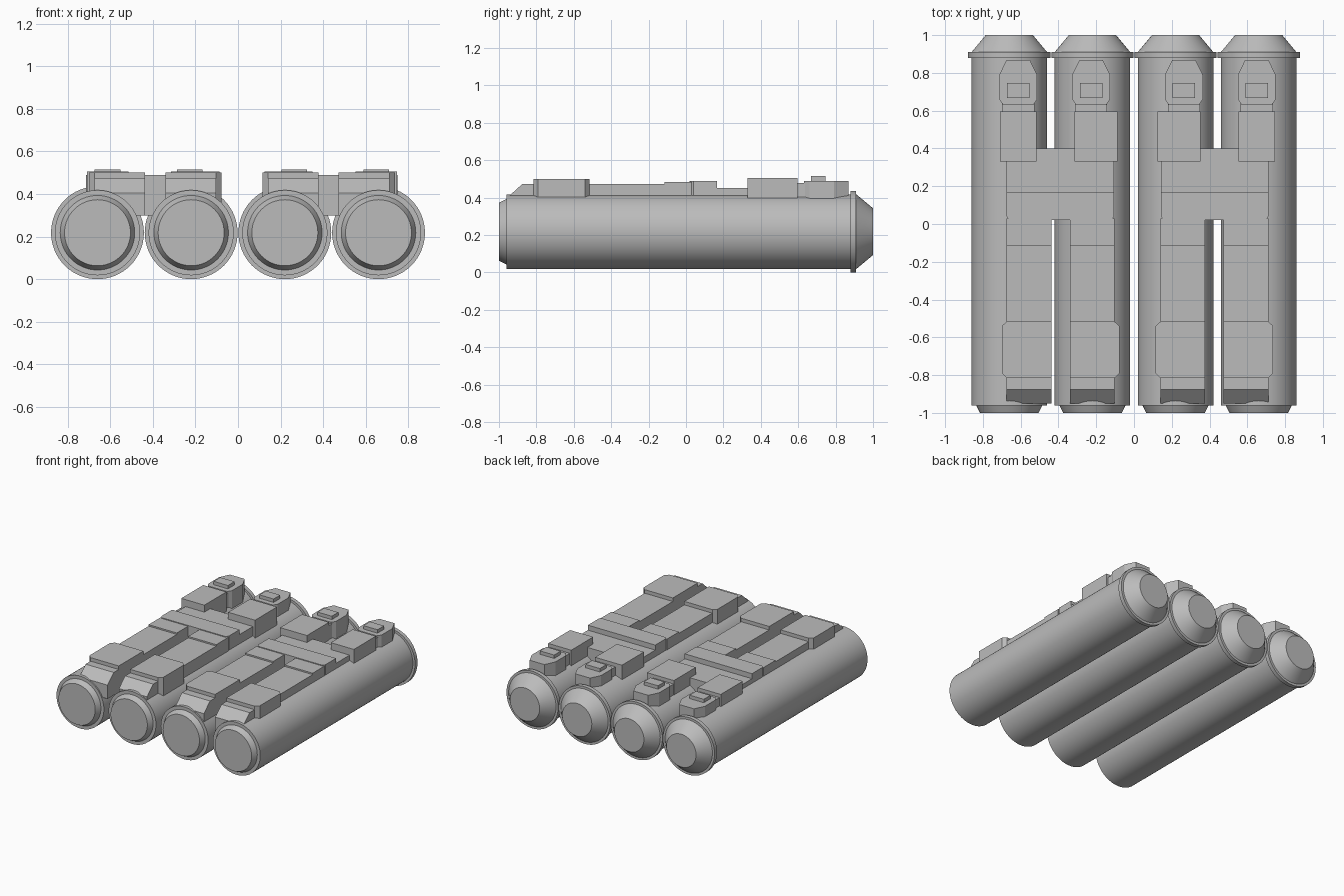
import bpy, bmesh, math
from mathutils import Vector

cube = bpy.data.objects.get("Cube")
if cube:
    bpy.data.objects.remove(cube, do_unlink=True)

grey = bpy.data.materials.new("plain_grey")
grey.use_nodes = True
COLOUR = (0.5, 0.5, 0.5, 1)
grey.diffuse_color = COLOUR
grey.node_tree.nodes["Principled BSDF"].inputs["Base Color"].default_value = COLOUR

AXIS_Z = 0.218      # height of the tube centre lines
MIRROR_X = 0.0185   # plane that mirrors the fittings of one pair to the other


def finish(bm, name):
    bmesh.ops.recalc_face_normals(bm, faces=bm.faces)
    mesh = bpy.data.meshes.new(name)
    bm.to_mesh(mesh)
    bm.free()
    mesh.materials.append(grey)
    obj = bpy.data.objects.new(name, mesh)
    bpy.context.collection.objects.link(obj)
    return obj


def prism(name, outline, offset):
    """Extrude a closed outline; make the mirrored twin as well."""
    for side, flip in (("right", False), ("left", True)):
        bm = bmesh.new()
        face = bm.faces.new([bm.verts.new(p) for p in outline])
        new = bmesh.ops.extrude_face_region(bm, geom=[face])["geom"]
        bmesh.ops.translate(bm, vec=Vector(offset),
                            verts=[v for v in new if isinstance(v, bmesh.types.BMVert)])
        if flip:
            for v in bm.verts:
                v.co.x = 2 * MIRROR_X - v.co.x
        finish(bm, f"{side}_{name}")


def plate(name, plan, z0, z1):
    prism(name, [(x, y, z0) for x, y in plan], (0, 0, z1 - z0))


def box(name, x0, x1, y0, y1, z0, z1):
    plate(name, [(x0, y0), (x1, y0), (x1, y1), (x0, y1)], z0, z1)


def tube(name, x):
    """Lathe the tube profile (radius, y) around its long axis."""
    profile = [(0, -1), (0.155, -1), (0.175, -0.96), (0.2, -0.96), (0.2, 0.88),
               (0.218, 0.88), (0.218, 0.91), (0.2, 0.91), (0.125, 1), (0, 1)]
    bm = bmesh.new()
    verts = [bm.verts.new((r, y, 0)) for r, y in profile]
    edges = [bm.edges.new(pair) for pair in zip(verts, verts[1:])]
    bmesh.ops.spin(bm, geom=verts + edges, cent=(0, 0, 0), axis=(0, 1, 0),
                   angle=math.tau, steps=64)
    bmesh.ops.remove_doubles(bm, verts=bm.verts, dist=0.0001)
    bmesh.ops.translate(bm, verts=bm.verts, vec=(x, 0, AXIS_Z))
    obj = finish(bm, name)
    bpy.ops.object.select_all(action='DESELECT')
    bpy.context.view_layer.objects.active = obj
    obj.select_set(True)
    bpy.ops.object.shade_smooth_by_angle(angle=math.radians(25))


# Four launch tubes
for i in range(4):
    tube(f"tube_{i + 1}", -0.66 + 0.44 * i)

# Bridges joining the two tubes of each pair
box("rear_bridge", -0.674, -0.105, 0.16, 0.40, 0.3, 0.452)
plate("middle_bridge", [(-0.66, 0.02), (-0.12, 0.02), (-0.105, 0.04), (-0.105, 0.167),
                        (-0.674, 0.167), (-0.674, 0.04)], 0.3, 0.49)

# Long rails with sloped front ends, and raised pads on them
for tag, outer, inner in (("outer", -0.674, -0.436), ("inner", -0.103, -0.34)):
    out = math.copysign(0.026, outer - inner)
    rail = [(-0.95, 0.3), (-0.95, 0.405), (-0.875, 0.473), (0.03, 0.473), (0.03, 0.3)]
    prism(f"{tag}_rail", [(outer, y, z) for y, z in rail], (inner - outer, 0, 0))
    box(f"{tag}_rail_step", min(outer, inner), max(outer, inner),
        -0.115, 0.03, 0.31, 0.484)
    plate(f"{tag}_front_pad", [(inner, -0.815), (outer, -0.815), (outer + out, -0.79),
                               (outer + out, -0.54), (outer, -0.517), (inner, -0.517)],
          0.33, 0.5)

# Rear blocks, each with a neck, a tapered latch and a button
for tag, x0, x1, mid in (("outer", -0.71, -0.515, -0.613), ("inner", -0.314, -0.087, -0.227)):
    box(f"{tag}_rear_block", x0, x1, 0.33, 0.595, 0.33, 0.505)
    box(f"{tag}_neck", mid - 0.085, mid + 0.085, 0.59, 0.64, 0.34, 0.478)
    half = [(0.08, 0.63), (0.1, 0.66), (0.1, 0.79), (0.062, 0.868)]
    plan = [(mid + x, y) for x, y in half] + [(mid - x, y) for x, y in reversed(half)]
    plate(f"{tag}_latch", plan, 0.34, 0.49)
    box(f"{tag}_button", mid - 0.06, mid + 0.06, 0.668, 0.747, 0.48, 0.516)
